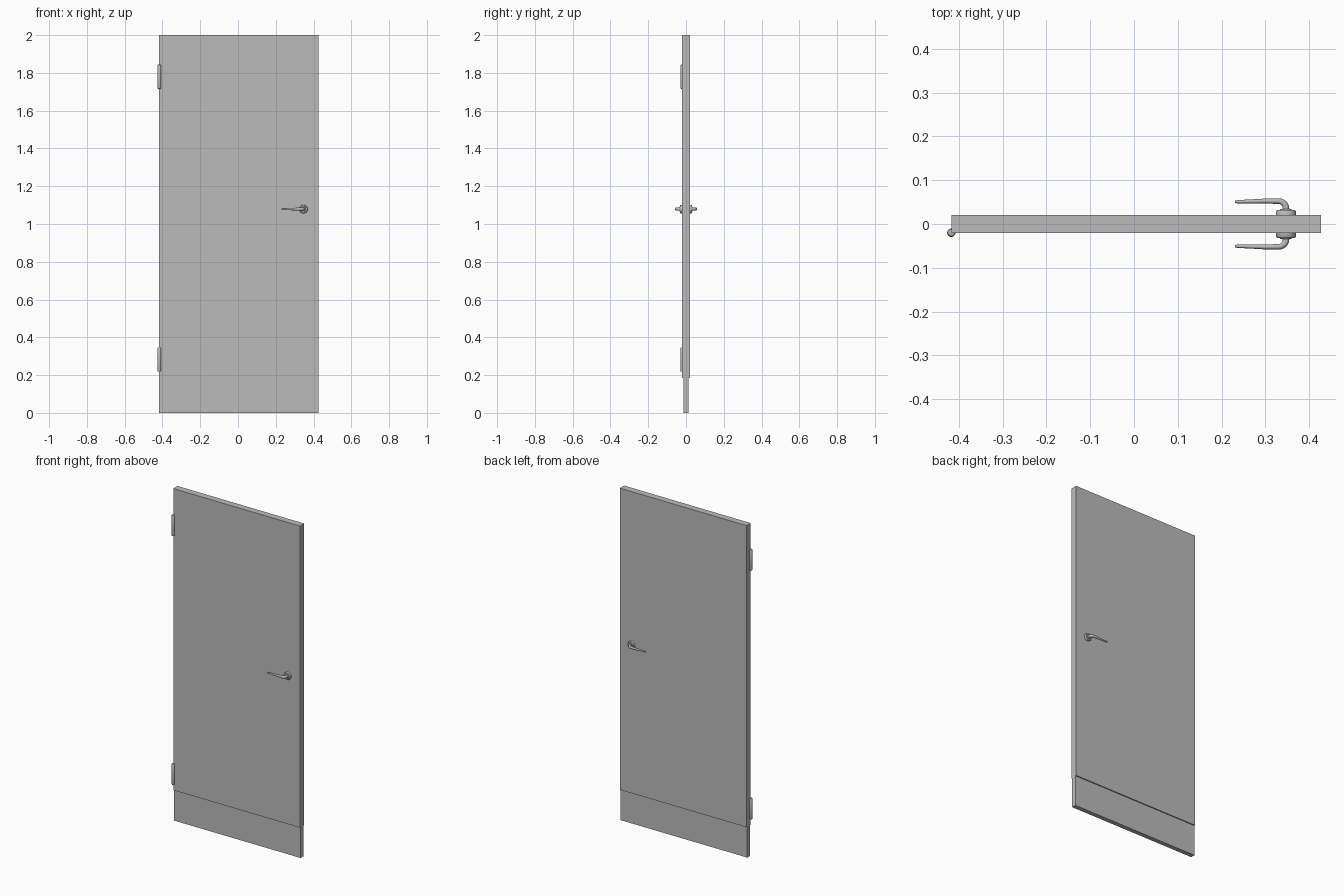
import bpy, bmesh, math
from mathutils import Vector, Matrix

if "Cube" in bpy.data.objects:
    bpy.data.objects.remove(bpy.data.objects["Cube"], do_unlink=True)

grey = bpy.data.materials.new("plain grey")
grey.use_nodes = True
grey.diffuse_color = (0.5, 0.5, 0.5, 1)
grey.node_tree.nodes["Principled BSDF"].inputs["Base Color"].default_value = (0.5, 0.5, 0.5, 1)


def finish(name, bm, smooth=False):
    bmesh.ops.recalc_face_normals(bm, faces=bm.faces)
    mesh = bpy.data.meshes.new(name)
    bm.to_mesh(mesh)
    bm.free()
    mesh.materials.append(grey)
    ob = bpy.data.objects.new(name, mesh)
    bpy.context.collection.objects.link(ob)
    if smooth:
        bpy.ops.object.select_all(action='DESELECT')
        ob.select_set(True)
        bpy.context.view_layer.objects.active = ob
        bpy.ops.object.shade_smooth_by_angle(angle=math.radians(40))
    return ob


def box(name, x0, x1, y0, y1, z0, z1):
    bm = bmesh.new()
    bmesh.ops.create_cube(bm, size=1)
    bmesh.ops.scale(bm, vec=(x1 - x0, y1 - y0, z1 - z0), verts=bm.verts)
    bmesh.ops.translate(bm, vec=((x0 + x1) / 2, (y0 + y1) / 2, (z0 + z1) / 2), verts=bm.verts)
    return finish(name, bm)


def skin(name, rings):
    """Bridge a list of rings of points and cap both ends."""
    bm = bmesh.new()
    rows = [[bm.verts.new(p) for p in ring] for ring in rings]
    n = len(rows[0])
    for a, b in zip(rows, rows[1:]):
        for i in range(n):
            j = (i + 1) % n
            bm.faces.new((a[i], a[j], b[j], b[i]))
    bm.faces.new(rows[0])
    bm.faces.new(rows[-1])
    return finish(name, bm, smooth=True)


def lathe(name, profile, matrix, n=24):
    """Turn a (radius, height) profile around the local z axis."""
    angles = [math.tau * i / n for i in range(n)]
    return skin(name, [[matrix @ Vector((r * math.cos(a), r * math.sin(a), h)) for a in angles]
                       for r, h in profile])


# Door leaf and thinner bottom panel
LEFT, RIGHT, HALF = -0.417, 0.4265, 0.02
box("door_leaf", LEFT, RIGHT, -HALF, HALF, 0.185, 2.0)
box("bottom_panel", LEFT, RIGHT, -0.0135, 0.0135, 0.0, 0.185)

# Hinge barrels with rounded ends
for name, z0 in (("lower_hinge", 0.218), ("upper_hinge", 1.715)):
    h = 0.129
    lathe(name, [(0.004, 0), (0.0075, 0.0015), (0.0095, 0.006),
                 (0.0095, h - 0.006), (0.0075, h - 0.0015), (0.004, h)],
          Matrix.Translation((LEFT, -HALF, z0)))

# Handle sets on both faces: rosette and bent, tapering lever
HX, HZ = 0.347, 1.079
bend = [(HX - 0.017 + 0.017 * math.cos(a), 0.036 + 0.016 * math.sin(a))
        for a in (math.pi / 2 * i / 6 for i in range(7))]
path = [(HX, 0.029)] + bend + [(0.30, 0.0525), (0.265, 0.0515), (0.234, 0.0508), (0.231, 0.0508)]
thick = [0.0075] + [0.0075 - 0.0002 * i for i in range(7)] + [0.0055, 0.0045, 0.0036, 0.0025]
high = [0.0085] + [0.0085] * 7 + [0.0068, 0.0056, 0.0046, 0.003]
for side, label in ((-1, "front"), (1, "back")):
    axis = Matrix.Translation((HX, 0, HZ)) @ Matrix.Rotation(-side * math.pi / 2, 4, 'X')
    lathe(label + "_rosette", [(0.0225, HALF - 0.002), (0.0225, 0.029), (0.0205, 0.0315),
                               (0.014, 0.0325), (0.0125, 0.0345)], axis, 32)
    rings = []
    for i, (x, y) in enumerate(path):
        before, after = path[max(i - 1, 0)], path[min(i + 1, len(path) - 1)]
        t = Vector((after[0] - before[0], after[1] - before[1])).normalized()
        rings.append([(x - t.y * thick[i] * math.cos(a),
                       side * (y + t.x * thick[i] * math.cos(a)),
                       HZ + high[i] * math.sin(a))
                      for a in (math.tau * k / 16 for k in range(16))])
    skin(label + "_lever", rings)
